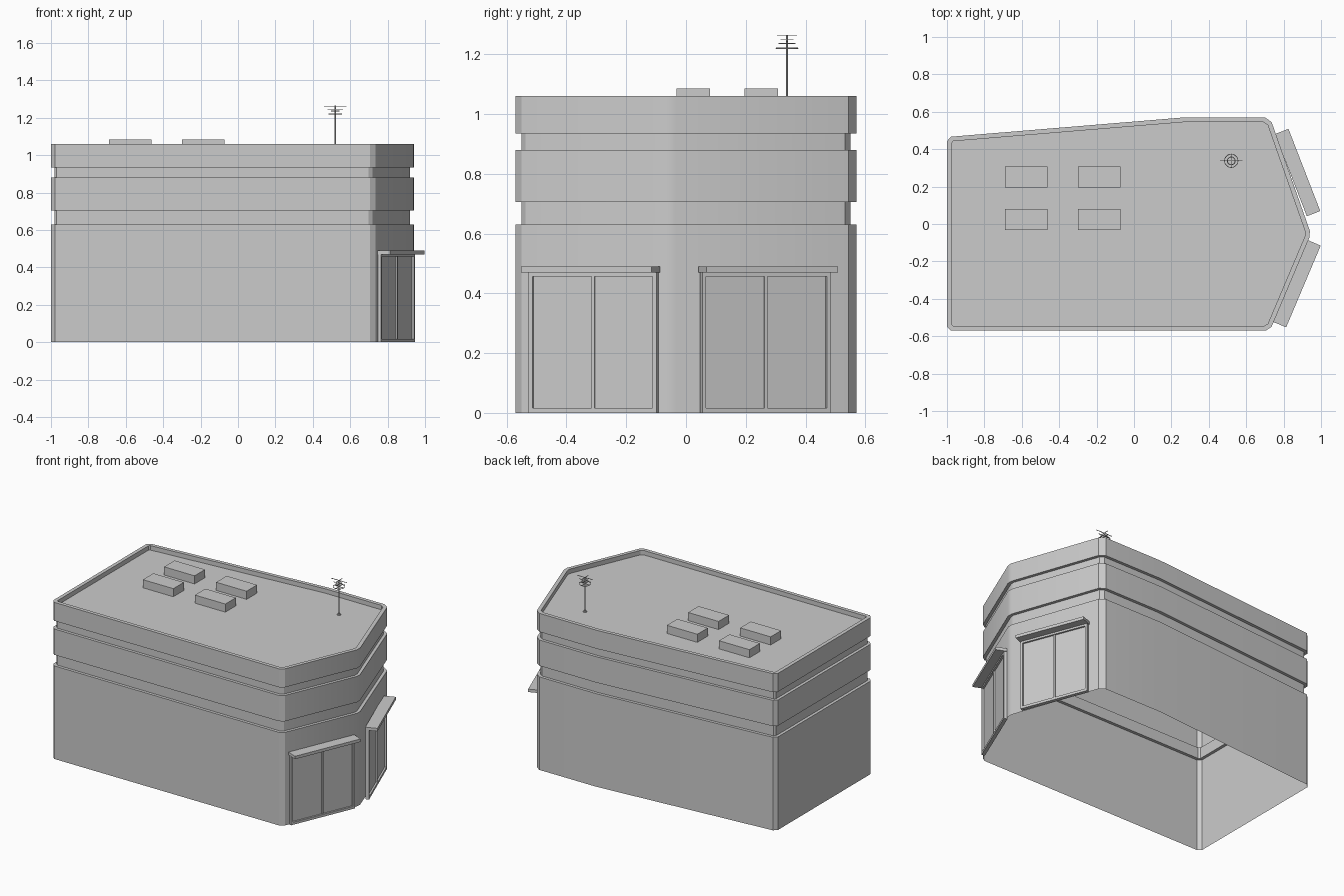
import bpy, bmesh, math
from mathutils import Vector, Matrix

if "Cube" in bpy.data.objects:
    bpy.data.objects.remove(bpy.data.objects["Cube"])


def finish(bm, name, smooth=False):
    mesh = bpy.data.meshes.new(name)
    bm.to_mesh(mesh)
    bm.free()
    ob = bpy.data.objects.new(name, mesh)
    bpy.context.collection.objects.link(ob)
    if smooth:
        bpy.context.view_layer.objects.active = ob
        ob.select_set(True)
        bpy.ops.object.shade_smooth_by_angle()
        ob.select_set(False)
    return ob


def box(bm, lo, hi, frame=Matrix()):
    lo, hi = Vector(lo), Vector(hi)
    m = frame @ Matrix.Translation((lo + hi) / 2) @ Matrix.Diagonal((*(hi - lo), 1))
    bmesh.ops.create_cube(bm, size=1, matrix=m)


def chamfer(corners):
    out = []
    for i, (x, y, c) in enumerate(corners):
        p = Vector((x, y))
        if c == 0:
            out.append(p)
            continue
        for q in (corners[i - 1], corners[(i + 1) % len(corners)]):
            out.append(p + (Vector(q[:2]) - p).normalized() * c)
    return out


def inset(poly, d):
    # mitred inward offset of a counter-clockwise outline
    out = []
    for i, p in enumerate(poly):
        a = (p - poly[i - 1]).normalized()
        b = (poly[(i + 1) % len(poly)] - p).normalized()
        na, nb = Vector((-a.y, a.x)), Vector((-b.y, b.x))
        out.append(p + (na + nb) * d / (1 + na.dot(nb)))
    return out


# Building shell: chamfered footprint swept up a stepped profile, open underneath
footprint = chamfer([(-1, -.57, .022), (.727, -.57, .022), (.946, -.053, .018),
                     (.727, .57, .027), (.27, .57, 0), (-1, .465, .022)])
profile = [(0, 0), (0, .63), (.02, .63), (.02, .705), (0, .705), (0, .88), (.02, .88),
           (.02, .935), (0, .935), (0, 1.06), (.025, 1.06), (.025, 1.03)]
bm = bmesh.new()
rings = [[bm.verts.new((p.x, p.y, z)) for p in inset(footprint, d)] for d, z in profile]
for low, up in zip(rings, rings[1:]):
    for i in range(len(low)):
        j = (i + 1) % len(low)
        bm.faces.new((low[i], low[j], up[j], up[i]))
bm.faces.new(rings[-1])
finish(bm, "building_shell", True)


# Entrances: local x along the wall, local y outward from it
def entrance(name, a, b):
    a, b = Vector((*a, 0)), Vector((*b, 0))
    u = (b - a).normalized()
    n = Vector((u.y, -u.x, 0))
    frame = Matrix((u, n, (0, 0, 1))).transposed().to_4x4()
    # the frame is left-handed, so face normals are recalculated below
    frame.translation = a
    w, t, d = (b - a).length, .014, .018
    parts = {
        "door_frame": [((0, -.005, 0), (t, d, .47)), ((w - t, -.005, 0), (w, d, .47)),
                       ((t, -.005, 0), (w - t, d, .017)), ((t, -.005, .457), (w - t, d, .47)),
                       ((w / 2 - .005, -.005, .017), (w / 2 + .005, d - .004, .457))],
        "door_panels": [((t, -.004, .017), (w - t, .006, .457))],
        "door_awning": [((-.005, -.005, .47), (w + .005, .072, .49))],
    }
    for part, boxes in parts.items():
        bm = bmesh.new()
        for lo, hi in boxes:
            box(bm, lo, hi, frame)
        bmesh.ops.recalc_face_normals(bm, faces=bm.faces)
        finish(bm, name + "_" + part)


entrance("front", (.749, -.52), (.930, -.092))
entrance("back", (.927, .048), (.7605, .478))

# Roof units in a two by two grid
for i, x in enumerate((-.69, -.30)):
    for j, y in enumerate((-.032, .195)):
        bm = bmesh.new()
        box(bm, (x, y, 1.025), (x + .228, y + .112, 1.085))
        finish(bm, f"roof_unit_{i}_{j}")


# Antenna: mast, two hoops with spokes, crossbars
AX, AY = .52, .338
bm = bmesh.new()
for r, z0, z1 in ((.003, 1.03, 1.265), (.012, 1.03, 1.036)):
    bmesh.ops.create_cone(bm, cap_ends=True, segments=10, radius1=r, radius2=r, depth=z1 - z0,
                          matrix=Matrix.Translation((AX, AY, (z0 + z1) / 2)))
finish(bm, "antenna_mast", True)

bm = bmesh.new()
for axis, half, z in (("x", .06, 1.262), ("y", .034, 1.262), ("y", .022, 1.25),
                      ("x", .042, 1.242), ("y", .028, 1.236), ("x", .036, 1.22), ("y", .036, 1.22)):
    hx, hy = (half, .0015) if axis == "x" else (.0015, half)
    box(bm, (AX - hx, AY - hy, z - .0015), (AX + hx, AY + hy, z + .0015))
finish(bm, "antenna_crossbars")

for k, (r, z) in enumerate(((.036, 1.22), (.021, 1.236))):
    bpy.ops.mesh.primitive_torus_add(location=(AX, AY, z), major_radius=r, minor_radius=.002,
                                     major_segments=20, minor_segments=6)
    bpy.context.object.name = f"antenna_hoop_{k}"
